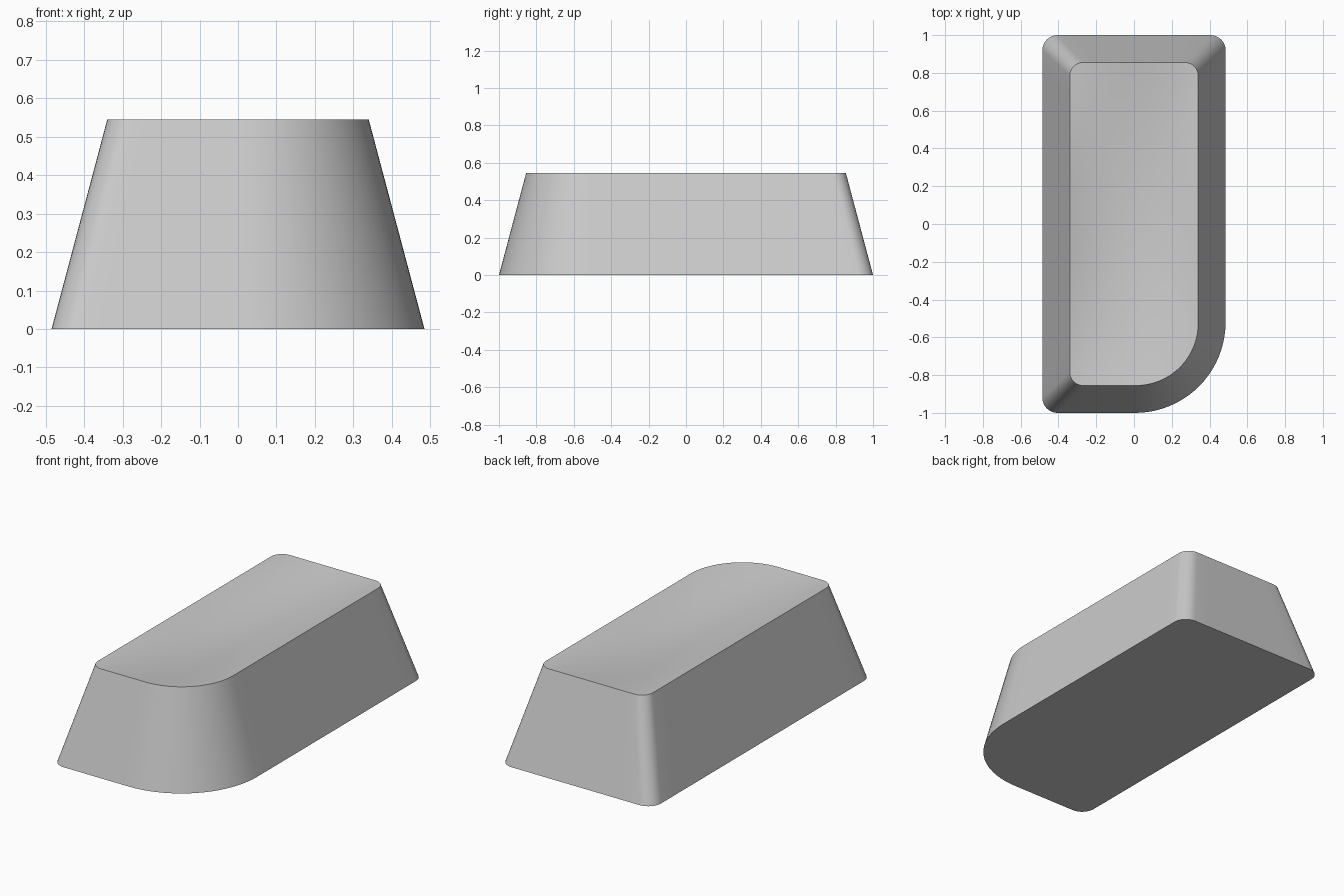
import bpy, bmesh
from math import sin, cos, pi, radians

cube = bpy.data.objects.get("Cube")
if cube:
    bpy.data.objects.remove(cube)

HEIGHT, DISH = 0.545, 0.06
RINGS = 12

# Plain grey material
grey = bpy.data.materials.new("Grey plastic")
grey.use_nodes = True
colour = (0.6, 0.6, 0.6, 1)
grey.diffuse_color = colour
grey.node_tree.nodes["Principled BSDF"].inputs["Base Color"].default_value = colour


def outline(hx, hy, small, large):
    """Rounded rectangle, counter-clockwise, with one large front corner."""
    corners = [(1, -1, large, 20), (1, 1, small, 8),
               (-1, 1, small, 8), (-1, -1, small, 8)]
    arcs = []
    for i, (sx, sy, r, n) in enumerate(corners):
        cx, cy, start = sx * (hx - r), sy * (hy - r), (i - 1) * pi / 2
        arcs.append([(cx + r * cos(start + k / n * pi / 2),
                      cy + r * sin(start + k / n * pi / 2)) for k in range(n + 1)])
    points = []
    for i, arc in enumerate(arcs):
        points += arc
        # Divide the straight run to the next corner so the dish stays smooth
        (ax, ay), (bx, by) = arc[-1], arcs[(i + 1) % 4][0]
        steps = 16 if i % 2 == 0 else 8
        points += [(ax + (bx - ax) * k / steps, ay + (by - ay) * k / steps)
                   for k in range(1, steps)]
    return points


def bowl(x, y):
    return (1 - (x / 0.34) ** 2) * (1 - (y / 0.855) ** 2)


def bridge(bm, lower, upper):
    n = len(lower)
    for i in range(n):
        j = (i + 1) % n
        bm.faces.new((lower[i], lower[j], upper[j], upper[i]))


bm = bmesh.new()

# Flat base and tapered walls
base = [bm.verts.new((x, y, 0)) for x, y in outline(0.485, 1.0, 0.08, 0.48)]
rim_points = outline(0.34, 0.855, 0.07, 0.33)
rim = [bm.verts.new((x, y, HEIGHT)) for x, y in rim_points]
bm.faces.new(base[::-1])
bridge(bm, base, rim)

# Dished top, in rings that shrink to the centre
ring = rim
for k in range(RINGS - 1, 0, -1):
    t = k / RINGS
    inner = [bm.verts.new((x * t, y * t,
                           HEIGHT - DISH * (bowl(x * t, y * t) - t * t * bowl(x, y))))
             for x, y in rim_points]
    bridge(bm, ring, inner)
    ring = inner
centre = bm.verts.new((0, 0, HEIGHT - DISH))
for i in range(len(ring)):
    bm.faces.new((ring[i], ring[(i + 1) % len(ring)], centre))

bmesh.ops.recalc_face_normals(bm, faces=bm.faces)
mesh = bpy.data.meshes.new("keycap_body")
bm.to_mesh(mesh)
bm.free()
mesh.materials.append(grey)
body = bpy.data.objects.new("keycap_body", mesh)
bpy.context.collection.objects.link(body)

# Smooth corners and dish, sharp rim and base edge
bpy.ops.object.select_all(action='DESELECT')
body.select_set(True)
bpy.context.view_layer.objects.active = body
bpy.ops.object.shade_smooth_by_angle(angle=radians(30))
